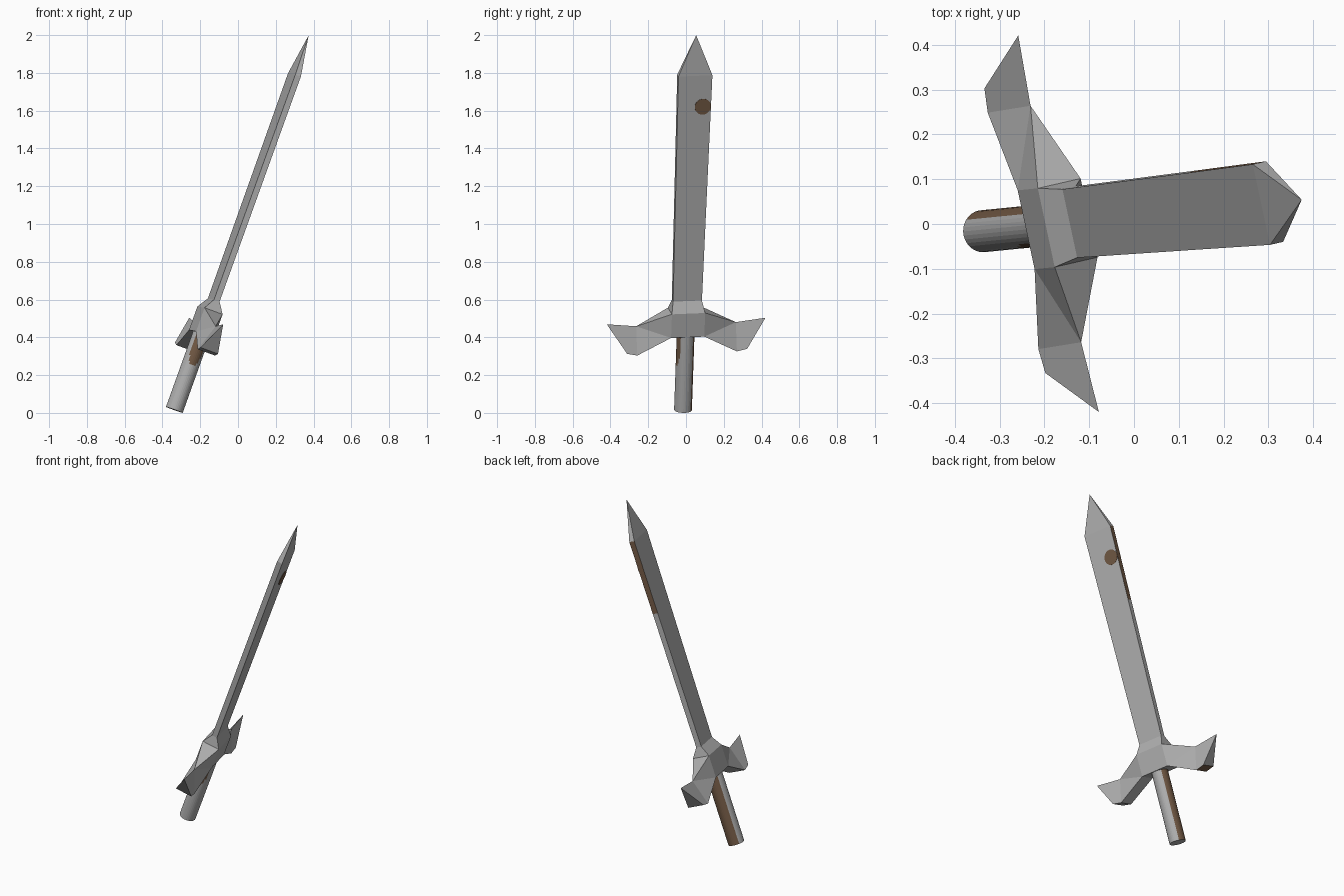
import bpy, bmesh, math
from mathutils import Matrix, Vector

if "Cube" in bpy.data.objects:
    bpy.data.objects.remove(bpy.data.objects["Cube"])

# Tilted sword frame: X = blade thickness, Y = blade width, Z = along the sword
A = Vector((0.71, 0.07, 1.98)).normalized()
W = Vector((-0.209, 0.977, 0.041))
W = (W - A * W.dot(A)).normalized()
T = W.cross(A)
FRAME = Matrix.Translation((-0.337, -0.016, 0.016)) @ Matrix((T, W, A)).transposed().to_4x4()


def material(name, rgb):
    m = bpy.data.materials.new(name)
    m.diffuse_color = (*rgb, 1)
    m.use_nodes = True
    m.node_tree.nodes["Principled BSDF"].inputs["Base Color"].default_value = m.diffuse_color
    return m


MATS = [material("grey_steel", (0.43, 0.43, 0.43)),
        material("brown_rust", (0.165, 0.098, 0.057))]


def finish(name, bm, rust=None):
    """Turn a bmesh into an object; rust(center, normal) picks the brown faces."""
    bmesh.ops.recalc_face_normals(bm, faces=bm.faces)
    bm.normal_update()
    for f in bm.faces:
        if rust and rust(f.calc_center_median(), f.normal):
            f.material_index = 1
    me = bpy.data.meshes.new(name)
    bm.to_mesh(me)
    bm.free()
    for m in MATS:
        me.materials.append(m)
    ob = bpy.data.objects.new(name, me)
    ob.matrix_world = FRAME
    bpy.context.collection.objects.link(ob)
    return ob


def loft(bm, rings, tip=None):
    """Skin closed rings of points, capped, or ending in a single tip point."""
    rings = [[bm.verts.new(p) for p in r] for r in rings]
    n = len(rings[0])
    for r, s in zip(rings, rings[1:]):
        for i in range(n):
            j = (i + 1) % n
            bm.faces.new((r[i], r[j], s[j], s[i]))
    bm.faces.new(rings[0])
    if tip:
        v = bm.verts.new(tip)
        for i in range(n):
            bm.faces.new((rings[-1][i], rings[-1][(i + 1) % n], v))
    else:
        bm.faces.new(rings[-1])


def rect(t, w, a):
    return [(t, w, a), (-t, w, a), (-t, -w, a), (t, -w, a)]


# Blade: slightly widening bar with a pointed tip, rust along one upper edge
bm = bmesh.new()
loft(bm, [rect(0.016, 0.078, 0.60), rect(0.016, 0.087, 1.44),
          rect(0.016, 0.092, 1.885)], (0, 0, 2.108))
finish("blade", bm, lambda c, n: n.y > 0.9 and 1.44 < c.z < 1.885)

# Round rust spot on one flat of the blade
bm = bmesh.new()
bmesh.ops.create_cone(bm, cap_ends=True, segments=24, radius1=0.044, radius2=0.044,
                      depth=0.003,
                      matrix=Matrix.Translation((0.0165, 0.046, 1.71))
                      @ Matrix.Rotation(math.pi / 2, 4, 'Y'))
finish("blade_rust_spot", bm, lambda c, n: True)

# Guard centre block, bevelled up to the blade
bm = bmesh.new()
loft(bm, [rect(0.052, 0.09, 0.427), rect(0.052, 0.09, 0.56), rect(0.016, 0.078, 0.618)])
finish("guard_block", bm)

# Guard wings: block side -> triangular bend -> pointed end
WING = [(0.052, 0.09, 0.56), (0.052, 0.09, 0.427), (-0.052, 0.09, 0.427), (-0.052, 0.09, 0.56),
        (0, 0.27, 0.482), (0.05, 0.27, 0.335), (-0.05, 0.27, 0.335),
        (0.05, 0.325, 0.347), (-0.05, 0.325, 0.347), (0, 0.43, 0.50)]
FACES = [(0, 1, 4), (1, 5, 4), (3, 4, 2), (2, 4, 6), (0, 4, 3), (1, 2, 6, 5),
         (4, 5, 7, 9), (4, 9, 8, 6), (5, 6, 8, 7), (7, 8, 9), (0, 3, 2, 1)]
for side, name in ((1, "guard_wing_left"), (-1, "guard_wing_right")):
    bm = bmesh.new()
    vs = [bm.verts.new((t, w * side, a)) for t, w, a in WING]
    for f in FACES:
        bm.faces.new([vs[i] for i in f])
    # the short underside face of one wing is rusty
    finish(name, bm, lambda c, n: c.y > 0.28 and n.z < -0.9)

# Handle: round grip with a rust strip on one side and a patch on the other
N, R = 32, 0.047
bm = bmesh.new()
loft(bm, [[(R * math.cos(2 * math.pi * i / N), R * math.sin(2 * math.pi * i / N), a)
           for i in range(N)] for a in [k * 0.45 / 30 for k in range(31)]])


def grip_rust(c, n):
    if abs(n.z) > 0.5:
        return False
    patch = (c.x / 0.034) ** 2 + ((min(c.z, 0.34) - 0.34) / 0.09) ** 2 < 1
    return c.y > 0.031 or (c.y < 0 and patch)


finish("handle", bm, grip_rust)
